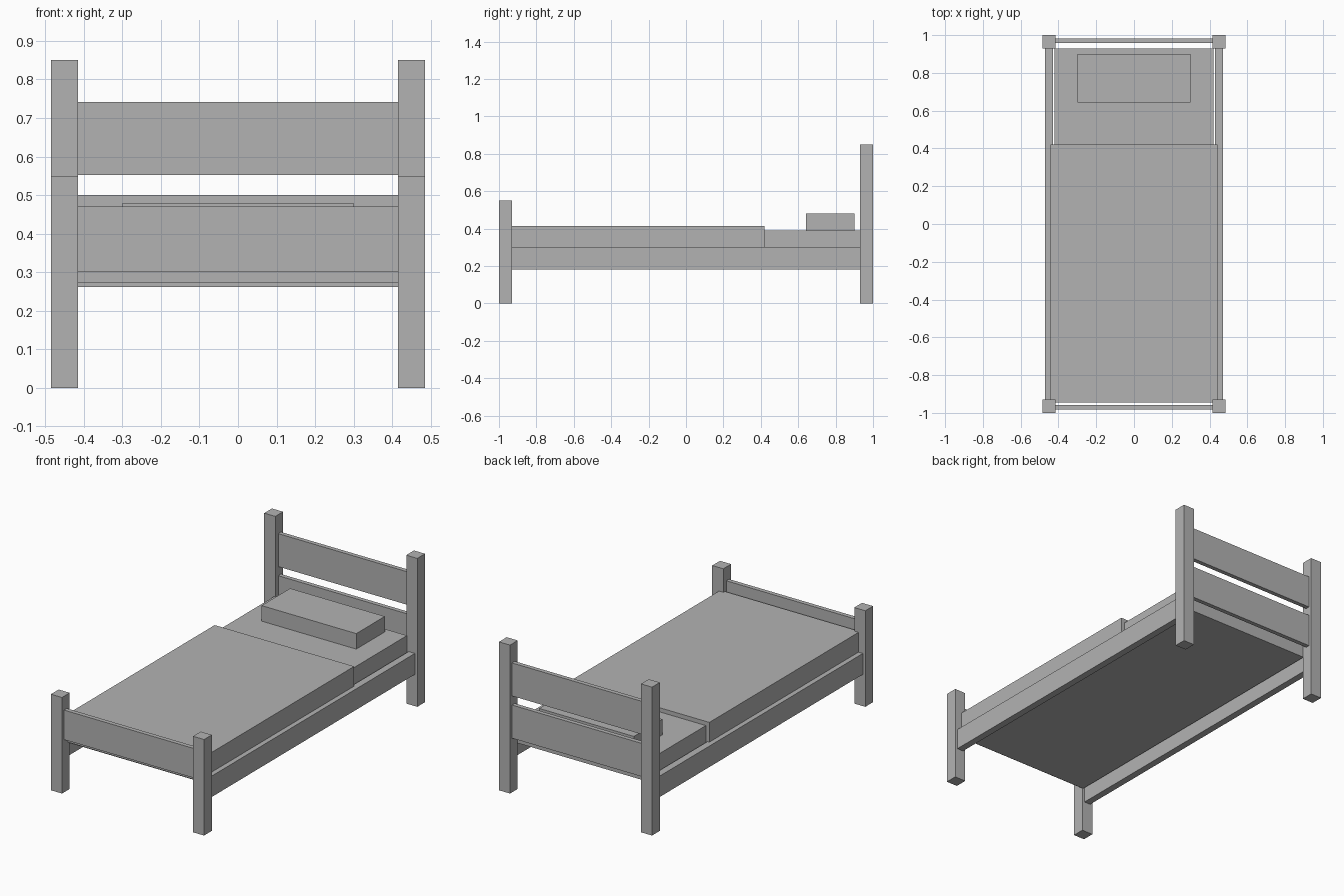
import bpy

if "Cube" in bpy.data.objects:
    bpy.data.objects.remove(bpy.data.objects["Cube"])

grey = bpy.data.materials.new("plain_grey")
grey.diffuse_color = (0.45, 0.45, 0.45, 1.0)
grey.use_nodes = True
grey.node_tree.nodes["Principled BSDF"].inputs["Base Color"].default_value = grey.diffuse_color


def box(name, x, y, z):
    """Box from (min, max) ranges on each axis."""
    lo_hi = (x, y, z)
    bpy.ops.mesh.primitive_cube_add(size=1, location=[(a + b) / 2 for a, b in lo_hi])
    ob = bpy.context.object
    ob.name = name
    ob.scale = [b - a for a, b in lo_hi]
    bpy.ops.object.transform_apply(location=False, rotation=False, scale=True)
    ob.data.materials.append(grey)
    return ob


# Posts and side rails, one per side
for side, s in (("left", -1), ("right", 1)):
    post_x = sorted((s * 0.415, s * 0.485))
    box(f"foot_post_{side}", post_x, (-1.0, -0.93), (0, 0.55))
    box(f"head_post_{side}", post_x, (0.93, 1.0), (0, 0.85))
    box(f"side_rail_{side}", sorted((s * 0.43, s * 0.47)), (-0.94, 0.94), (0.182, 0.302))

# Boards between the posts
span = (-0.42, 0.42)
box("footboard", span, (-0.982, -0.957), (0.302, 0.471))
box("headboard_upper", span, (0.957, 0.982), (0.552, 0.741))
box("headboard_lower", span, (0.957, 0.982), (0.31, 0.50))

# Bedding
box("mattress", (-0.42, 0.42), (-0.93, 0.93), (0.262, 0.391))
box("blanket", (-0.442, 0.442), (-0.944, 0.42), (0.272, 0.415))
box("pillow", (-0.30, 0.30), (0.642, 0.90), (0.385, 0.48))
